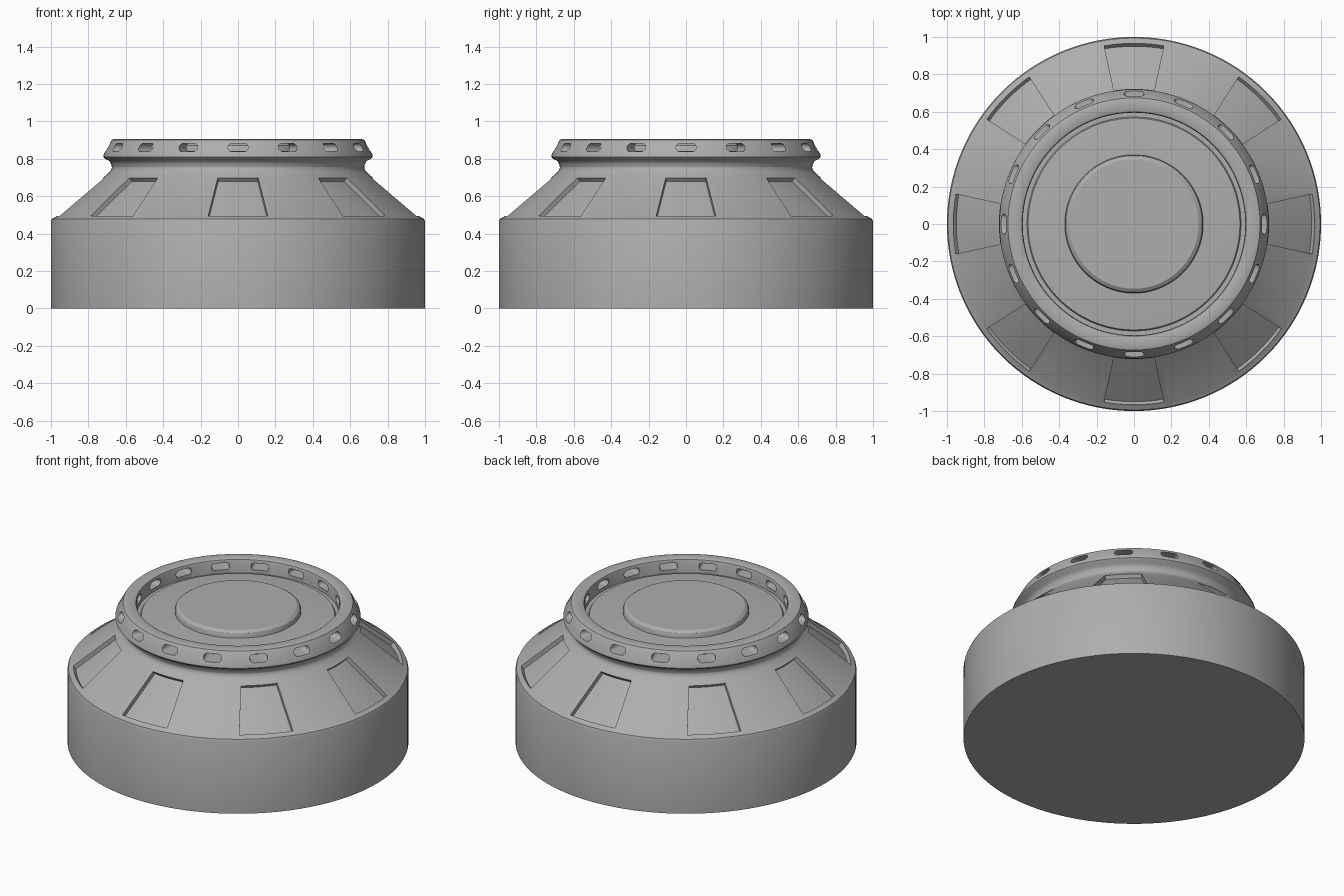
import bpy, bmesh
from math import pi, sin, cos, radians
from mathutils import Matrix, Vector

if "Cube" in bpy.data.objects:
    bpy.data.objects.remove(bpy.data.objects["Cube"])

SEGMENTS = 128

grey = bpy.data.materials.new("mid grey")
grey.use_nodes = True
grey.diffuse_color = (0.42, 0.42, 0.42, 1)
grey.node_tree.nodes["Principled BSDF"].inputs["Base Color"].default_value = grey.diffuse_color


def finish(name, bm):
    bmesh.ops.remove_doubles(bm, verts=bm.verts, dist=1e-5)
    bmesh.ops.recalc_face_normals(bm, faces=bm.faces)
    mesh = bpy.data.meshes.new(name)
    bm.to_mesh(mesh)
    bm.free()
    mesh.materials.append(grey)
    obj = bpy.data.objects.new(name, mesh)
    bpy.context.collection.objects.link(obj)
    return obj


def lathe(name, profile, closed=False):
    """Spin an (r, z) profile about the vertical axis."""
    bm = bmesh.new()
    verts = [bm.verts.new((r, 0, z)) for r, z in profile]
    edges = [bm.edges.new(pair) for pair in zip(verts, verts[1:])]
    if closed:
        edges.append(bm.edges.new((verts[-1], verts[0])))
    bmesh.ops.spin(bm, geom=verts + edges, cent=(0, 0, 0), axis=(0, 0, 1),
                   angle=2 * pi, steps=SEGMENTS, use_merge=True)
    return finish(name, bm)


def add_prism(bm, rings):
    """Skin a row of matching loops and cap both ends."""
    loops = [[bm.verts.new(p) for p in ring] for ring in rings]
    for a, b in zip(loops, loops[1:]):
        for i in range(len(a)):
            j = (i + 1) % len(a)
            bm.faces.new((a[i], a[j], b[j], b[i]))
    bm.faces.new(loops[0])
    bm.faces.new(loops[-1][::-1])


def select_only(obj):
    bpy.ops.object.select_all(action='DESELECT')
    obj.select_set(True)
    bpy.context.view_layer.objects.active = obj


def carve(obj, cutter):
    cutter.hide_render = True
    mod = obj.modifiers.new("cut", 'BOOLEAN')
    mod.operation = 'DIFFERENCE'
    mod.solver = 'EXACT'
    mod.object = cutter
    select_only(obj)
    bpy.ops.object.modifier_apply(modifier=mod.name)
    bpy.data.objects.remove(cutter)


# Drum with sloping shoulder and narrow neck
housing = lathe("base_housing", [
    (0, 0), (1, 0), (1, .465), (.994, .479), (.972, .49), (.72, .70),
    (.69, .726), (.68, .738), (.675, .75), (.675, .765), (.65, .775), (0, .775)])

# Flared collar around the top
collar = lathe("collar_ring", [
    (.675, .755), (.678, .772), (.688, .788), (.712, .80), (.72, .81), (.717, .826),
    (.680, .892), (.674, .901), (.663, .905), (.61, .905), (.599, .90), (.595, .89),
    (.595, .755)], closed=True)

# Recessed tray and raised centre disc
tray = lathe("top_tray", [(0, .77), (.597, .77), (.597, .815), (.572, .815),
                          (.566, .826), (.39, .842), (0, .842)])
disc = lathe("centre_disc", [(0, .80), (.37, .80), (.37, .858), (.364, .872),
                             (.346, .884), (0, .884)])

# Eight curved recesses in the shoulder
low, high = Vector((.966, .495)), Vector((.722, .698))
slope = (high - low).normalized()
normal = Vector((slope.y, -slope.x))
section = [(low - normal * .025, 9.5), (low + normal * .05, 9.5),
           (high + normal * .05, 8.6), (high - normal * .025, 8.6)]
bm = bmesh.new()
for k in range(8):
    rings = []
    for s in range(-4, 5):
        ring = []
        for p, half in section:
            a = k * pi / 4 + radians(half) * s / 4
            ring.append((p.x * cos(a), p.x * sin(a), p.y))
        rings.append(ring)
    add_prism(bm, rings)
carve(housing, finish("panel_cutter", bm))

# Sixteen pill-shaped slots through the collar
bm = bmesh.new()
radius, offset = .022, .032
pill = []
for side in (1, -1):
    for i in range(9):
        a = -pi / 2 + pi * i / 8
        pill.append((side * (offset + radius * cos(a)), .86 + side * radius * sin(a)))
for k in range(16):
    turn = Matrix.Rotation(k * pi / 8, 3, 'Z')
    add_prism(bm, [[turn @ Vector((r, y, z)) for y, z in pill] for r in (.54, .8)])
carve(collar, finish("slot_cutter", bm))

for part in (housing, collar, tray, disc):
    select_only(part)
    bpy.ops.object.shade_smooth_by_angle(angle=radians(32))
